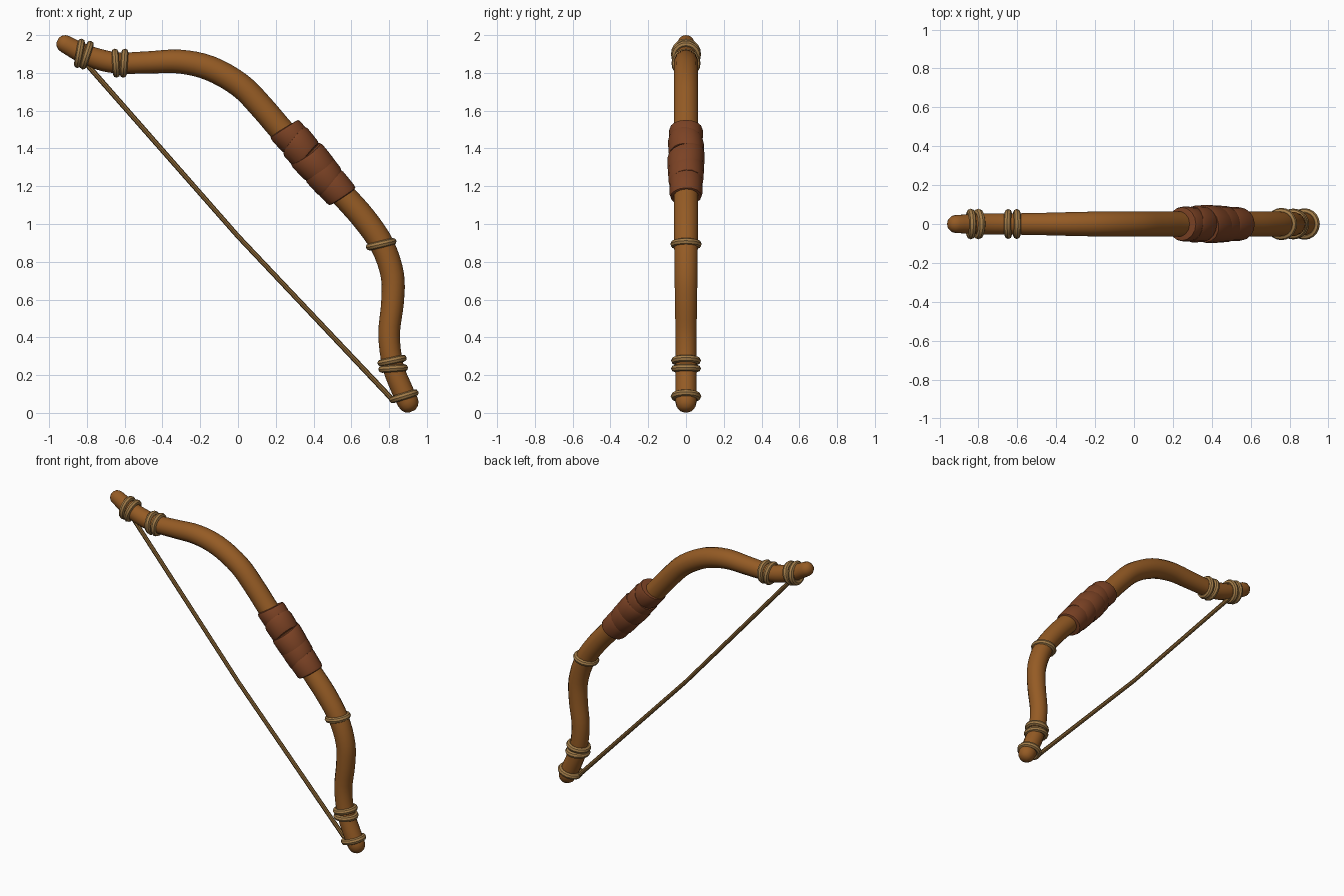
import bpy, bmesh
from math import sin, cos, pi, radians
from mathutils import Vector

cube = bpy.data.objects.get("Cube")
if cube:
    bpy.data.objects.remove(cube)


def material(name, rgb):
    m = bpy.data.materials.new(name)
    m.use_nodes = True
    m.diffuse_color = (*rgb, 1)
    bsdf = m.node_tree.nodes["Principled BSDF"]
    bsdf.inputs["Base Color"].default_value = (*rgb, 1)
    bsdf.inputs["Roughness"].default_value = 0.8
    return m


wood = material("warm wood", (0.30, 0.105, 0.018))
leather = material("brown leather", (0.20, 0.055, 0.018))
rope = material("tan rope", (0.36, 0.20, 0.065))
cord = material("dark cord", (0.25, 0.13, 0.035))


def smooth_path(keys, steps=4):
    """Catmull-Rom through keys of (x, z, radius)."""
    k = [Vector(p) for p in keys]
    k = [2 * k[0] - k[1]] + k + [2 * k[-1] - k[-2]]
    out = []
    for a, b, c, d in zip(k, k[1:], k[2:], k[3:]):
        for i in range(steps):
            t = i / steps
            out.append(0.5 * (2 * b + (c - a) * t + (2 * a - 5 * b + 4 * c - d) * t**2
                              + (3 * b - a - 3 * c + d) * t**3))
    return out + [k[-2]]


def round_ends(path):
    """Add a dome to both ends of a path."""
    def dome(end, inner):
        d = (end.xy - inner.xy).normalized() * end.z
        return [Vector((*(end.xy + d * sin(a)), end.z * cos(a)))
                for a in (radians(g) for g in (25, 50, 72))]
    return dome(path[0], path[1])[::-1] + path + dome(path[-1], path[-2])


def sweep(name, path, mat, sides=14, lean=0.0, twist=0.0):
    """Tube in the xz plane; lean shears its cross-sections along the path."""
    bm = bmesh.new()
    rings = []
    for i, p in enumerate(path):
        d = (path[min(i + 1, len(path) - 1)].xy - path[max(i - 1, 0)].xy).normalized()
        tangent, side = Vector((d.x, 0, d.y)), Vector((-d.y, 0, d.x))
        ring = []
        for j in range(sides):
            a = 2 * pi * j / sides
            ring.append(bm.verts.new(Vector((p.x, 0, p.y))
                        + side * p.z * cos(a) + Vector((0, p.z * sin(a), 0))
                        + tangent * lean * cos(a + twist)))
        rings.append(ring)
    for r, s in zip(rings, rings[1:]):
        for j in range(sides):
            n = (j + 1) % sides
            bm.faces.new((r[j], r[n], s[n], s[j]))
    bm.faces.new(rings[0])
    bm.faces.new(rings[-1])
    bmesh.ops.recalc_face_normals(bm, faces=bm.faces)
    mesh = bpy.data.meshes.new(name)
    bm.to_mesh(mesh)
    bm.free()
    ob = bpy.data.objects.new(name, mesh)
    bpy.context.collection.objects.link(ob)
    finish(ob, mat)


def finish(ob, mat):
    ob.data.materials.append(mat)
    bpy.ops.object.select_all(action="DESELECT")
    ob.select_set(True)
    bpy.context.view_layer.objects.active = ob
    bpy.ops.object.shade_smooth_by_angle(angle=radians(40))


# Curved wooden stave
stave = [(-.915, 1.953, .047), (-.825, 1.905, .052), (-.73, 1.87, .056), (-.625, 1.852, .056),
         (-.465, 1.856, .059), (-.31, 1.86, .063), (-.15, 1.825, .066), (.01, 1.735, .066),
         (.127, 1.617, .066), (.25, 1.475, .066), (.40, 1.325, .066), (.555, 1.155, .066),
         (.67, 1.025, .066), (.765, .885, .064), (.817, .73, .062), (.818, .585, .060),
         (.80, .415, .057), (.82, .25, .056), (.868, .125, .057), (.90, .057, .056)]
sweep("stave", round_ends(smooth_path(stave)), wood)

# Leather grip made of overlapping slanted bands
top, bottom = Vector((.243, 1.507)), Vector((.555, 1.143))
bands = [(0, .24, .090, .012, 0), (.17, .42, .095, -.02, .6), (.36, .62, .099, .02, 1.1),
         (.55, .80, .095, -.018, -.5), (.73, 1, .089, .010, .3)]
for i, (a, b, r, lean, twist) in enumerate(bands):
    shape = ((0, .80), (.03, .95), (.15, 1), (.5, .99), (.85, .97), (.97, .92), (1, .80))
    path = [Vector((*top.lerp(bottom, a + (b - a) * t), r * s)) for t, s in shape]
    sweep(f"grip_band_{i + 1}", path, leather, 16, lean, twist)


# Rope bindings: (x, z, plane angle, ring radius, gap between turns)
def binding(name, x, z, angle, radius, gap):
    for i, s in enumerate((-1, 1) if gap else (0,)):
        a = radians(angle + 4 * s)
        bpy.ops.mesh.primitive_torus_add(
            major_segments=20, minor_segments=8, major_radius=radius, minor_radius=.019,
            location=(x - sin(a) * gap * s, 0, z + cos(a) * gap * s), rotation=(0, -a, 0))
        ob = bpy.context.object
        ob.name = f"{name}_{i + 1}"
        finish(ob, rope)


binding("upper_tip_binding", -.82, 1.90, 76, .060, .020)
binding("upper_limb_binding", -.625, 1.853, 90, .058, .022)
binding("lower_limb_ring", .758, .893, 13, .064, 0)
binding("lower_limb_binding", .82, .256, 8, .060, .021)
binding("lower_tip_ring", .878, .088, 17, .062, 0)

# Taut bowstring
string = [Vector((-.80, 1.845, .014)), Vector((0, .935, .013)), Vector((.822, .066, .014))]
sweep("bowstring", string, cord, 8)
